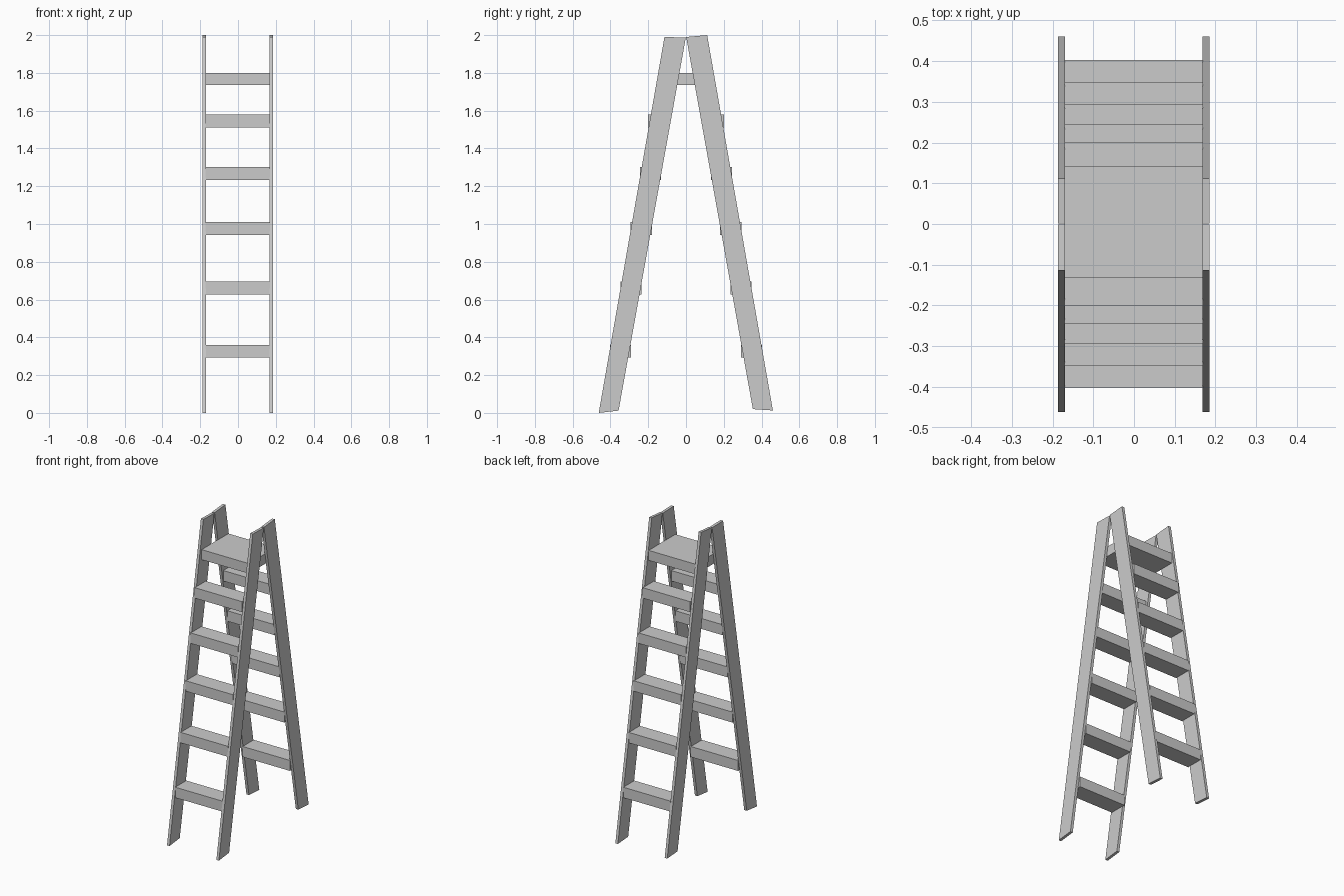
import bpy, bmesh

if "Cube" in bpy.data.objects:
    bpy.data.objects.remove(bpy.data.objects["Cube"])


def new_object(name, bm):
    bmesh.ops.recalc_face_normals(bm, faces=bm.faces)
    me = bpy.data.meshes.new(name)
    bm.to_mesh(me)
    bm.free()
    ob = bpy.data.objects.new(name, me)
    bpy.context.collection.objects.link(ob)
    return ob


def rail(name, profile, x0, x1):
    # side-view (y, z) outline extruded across x
    bm = bmesh.new()
    face = bm.faces.new([bm.verts.new((x0, y, z)) for y, z in profile])
    ext = bmesh.ops.extrude_face_region(bm, geom=[face])
    moved = [g for g in ext["geom"] if isinstance(g, bmesh.types.BMVert)]
    bmesh.ops.translate(bm, verts=moved, vec=(x1 - x0, 0, 0))
    return new_object(name, bm)


def box(name, lo, hi):
    bm = bmesh.new()
    bmesh.ops.create_cube(bm, size=1)
    for v in bm.verts:
        v.co = [lo[i] if v.co[i] < 0 else hi[i] for i in range(3)]
    return new_object(name, bm)


# Four leaning side rails
front = [(-0.462, 0.005), (-0.357, 0.012), (-0.001, 1.987), (-0.114, 1.99)]
back = [(0.354, 0.02), (0.46, 0.013), (0.112, 2.0), (0.001, 1.99)]
front[0] = (-0.462, 0.0)
for label, prof in (("front", front), ("back", back)):
    rail(label + "_left_rail", prof, -0.187, -0.169)
    rail(label + "_right_rail", prof, 0.168, 0.186)

# Level treads on both sides: top height, outer y, inner y
treads = [(0.36, 0.403, 0.29), (0.695, 0.347, 0.235), (1.01, 0.294, 0.181),
          (1.302, 0.244, 0.133), (1.58, 0.202, 0.09)]
for i, (top, outer, inner) in enumerate(treads, 1):
    box(f"front_tread_{i}", (-0.171, -outer, top - 0.068), (0.17, -inner, top))
    box(f"back_tread_{i}", (-0.171, inner, top - 0.068), (0.17, outer, top))

# Top platform bridging both frames
box("top_platform", (-0.171, -0.131, 1.735), (0.17, 0.143, 1.80))
